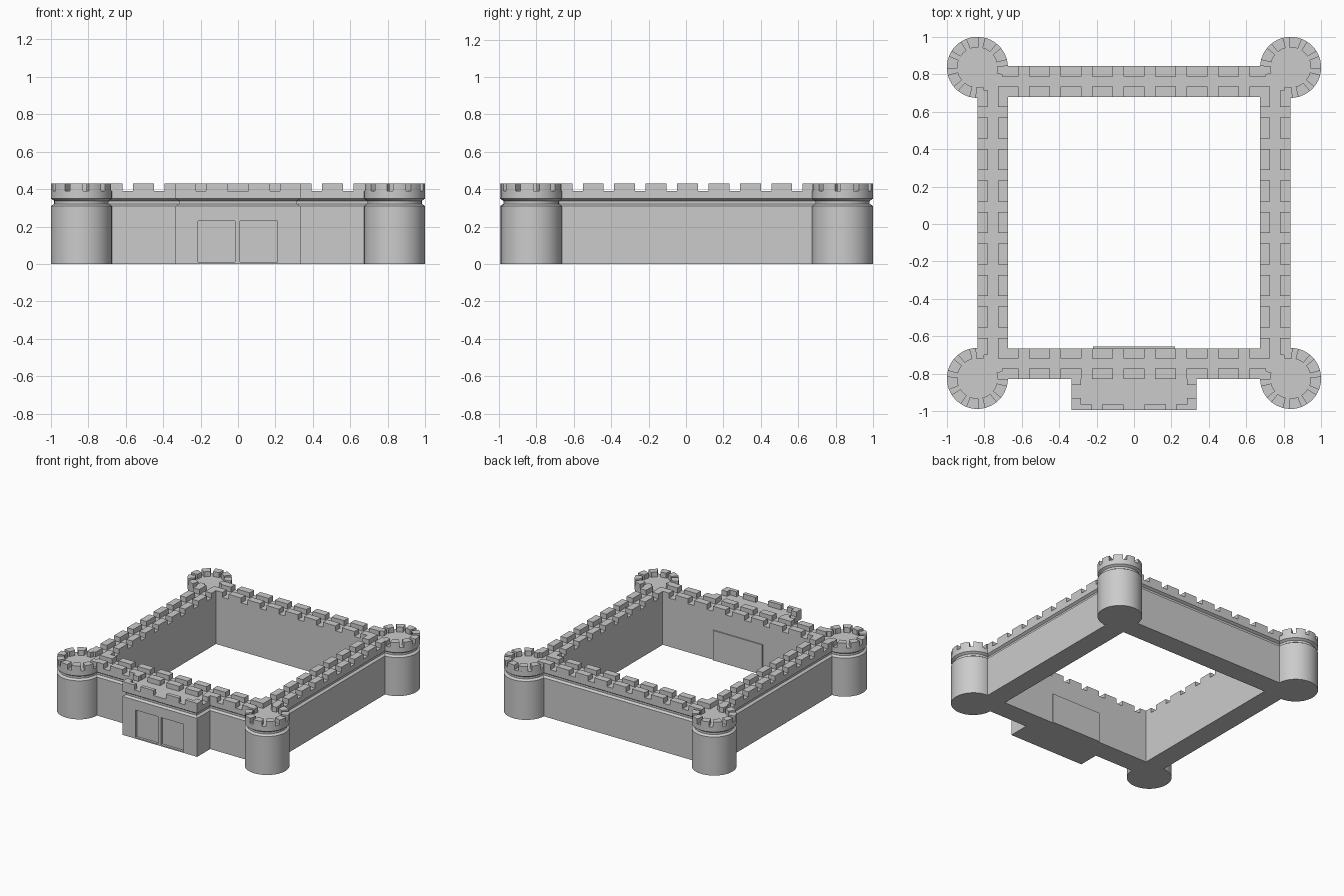
import bpy, bmesh
from math import sin, cos, radians, pi
from mathutils import Vector, Matrix

cube = bpy.data.objects.get("Cube")
if cube:
    bpy.data.objects.remove(cube, do_unlink=True)

stone = bpy.data.materials.new("grey_stone")
stone.diffuse_color = (0.6, 0.6, 0.6, 1)
stone.use_nodes = True
stone.node_tree.nodes["Principled BSDF"].inputs["Base Color"].default_value = (0.6, 0.6, 0.6, 1)

FLOOR, TOP = 0.39, 0.43          # walkway and battlement heights
GROOVE = [(0, 0), (0, 0.31), (0.018, 0.322), (0.018, 0.338), (0, 0.35), (0, FLOOR)]
THICK, PARAPET = 0.165, 0.056
PITCH, MERLON = 0.168, 0.112
TOWER_R = 0.163
CY = 0.008                       # centre of the courtyard along y


def finish(bm, name, smooth=False):
    bmesh.ops.recalc_face_normals(bm, faces=bm.faces)
    mesh = bpy.data.meshes.new(name)
    bm.to_mesh(mesh)
    bm.free()
    mesh.materials.append(stone)
    obj = bpy.data.objects.new(name, mesh)
    bpy.context.collection.objects.link(obj)
    bpy.ops.object.select_all(action="DESELECT")
    obj.select_set(True)
    bpy.context.view_layer.objects.active = obj
    if smooth:
        bpy.ops.object.shade_smooth_by_angle(angle=radians(25))
    return obj


def add_box(bm, x0, x1, y0, y1, z0, z1):
    size = Matrix.Diagonal((abs(x1 - x0), abs(y1 - y0), z1 - z0, 1))
    mid = Matrix.Translation(((x0 + x1) / 2, (y0 + y1) / 2, (z0 + z1) / 2))
    bmesh.ops.create_cube(bm, size=1, matrix=mid @ size)


def add_loft(bm, rings):
    """Join equal rings of points with quads and cap both ends."""
    loops = [[bm.verts.new(p) for p in ring] for ring in rings]
    n = len(loops[0])
    for a, b in zip(loops, loops[1:]):
        for i in range(n):
            j = (i + 1) % n
            bm.faces.new((a[i], a[j], b[j], b[i]))
    bm.faces.new(loops[0])
    bm.faces.new(loops[-1])


def wall(name, turn, face):
    """Curtain wall with a grooved outer face and two rows of merlons."""
    inner = face - THICK
    profile = [(face - d, z) for d, z in GROOVE] + [(inner, FLOOR), (inner, 0)]
    bm = bmesh.new()
    add_loft(bm, [[(s * 0.77, y, z) for y, z in profile] for s in (-1, 1)])
    rows = ((face - PARAPET, face), (inner, inner + PARAPET))
    for row, (y0, y1) in enumerate(rows):
        for i in range(-3, 4):
            add_box(bm, i * PITCH - MERLON / 2, i * PITCH + MERLON / 2, y0, y1, FLOOR, TOP)
        for s in (-1, 1):
            end = 0.705 if row == 0 else 0.728
            add_box(bm, s * 0.616, s * end, y0, y1, FLOOR, TOP)
    bm.transform(Matrix.Translation((0, CY, 0)) @ Matrix.Rotation(turn, 4, "Z"))
    return finish(bm, name)


def tower(name, x, y, diagonal):
    """Round tower with a grooved neck and a ring of curved merlons."""
    bm = bmesh.new()
    n = 64
    add_loft(bm, [[((TOWER_R - d) * cos(2 * pi * i / n), (TOWER_R - d) * sin(2 * pi * i / n), z)
                   for i in range(n)] for d, z in GROOVE])
    # merlons face away from the courtyard
    for k in range(-4, 5):
        start, stop = k * 36 - 12.5, k * 36 + 12.5
        if k == 4:
            stop -= 5
        if k == -4:
            start += 5
        rings = []
        for s in range(6):
            a = radians(diagonal + start + (stop - start) * s / 5)
            rings.append([(r * cos(a), r * sin(a), z) for r, z in
                          ((TOWER_R - PARAPET, FLOOR), (TOWER_R, FLOOR),
                           (TOWER_R, TOP), (TOWER_R - PARAPET, TOP))])
        add_loft(bm, rings)
    bm.transform(Matrix.Translation((x, y, 0)))
    return finish(bm, name, smooth=True)


# Curtain walls
wall("back_wall", 0, 0.837)
wall("left_wall", -pi / 2, 0.837)
wall("front_wall", pi, 0.837)
wall("right_wall", pi / 2, 0.837)

# Corner towers
for side, sx in (("left", 1), ("right", -1)):
    tower("back_" + side + "_tower", sx * 0.837, CY + 0.829, 90 - sx * 45)
    tower("front_" + side + "_tower", sx * 0.837, CY - 0.833, 270 + sx * 45)

# Gatehouse body
HALF, FRONT, BACK = 0.333, -0.995, -0.78
bm = bmesh.new()
add_loft(bm, [[(-HALF + d, FRONT + d, z), (HALF - d, FRONT + d, z),
               (HALF - d, BACK, z), (-HALF + d, BACK, z)] for d, z in GROOVE])
gatehouse = finish(bm, "gatehouse")

# Recessed double doors
bm = bmesh.new()
for x in (-0.115, 0.11):
    add_box(bm, x - 0.1, x + 0.1, FRONT - 0.05, FRONT + 0.02, 0.01, 0.23)
cutter = finish(bm, "door_cutter")
cutter.hide_render = True
cut = gatehouse.modifiers.new("door_recess", "BOOLEAN")
cut.operation = "DIFFERENCE"
cut.solver = "EXACT"
cut.object = cutter
bpy.context.view_layer.objects.active = gatehouse
bpy.ops.object.modifier_apply(modifier=cut.name)
bpy.data.objects.remove(cutter, do_unlink=True)

# Gatehouse battlements
bm = bmesh.new()
for s in (-1, 1):
    add_box(bm, s * 0.225, s * HALF, FRONT, FRONT + 0.03, FLOOR, TOP)
    add_box(bm, s * 0.056, s * 0.17, FRONT, FRONT + 0.03, FLOOR, TOP)
    add_box(bm, s * 0.284, s * HALF, FRONT + 0.03, -0.93, FLOOR, TOP)
    add_box(bm, s * 0.284, s * HALF, -0.86, -0.82, FLOOR, TOP)
finish(bm, "gatehouse_battlements")

# Thin gate panel on the courtyard side
bm = bmesh.new()
add_box(bm, -0.22, 0.22, -0.67, -0.655, 0, 0.24)
finish(bm, "inner_gate_panel")
